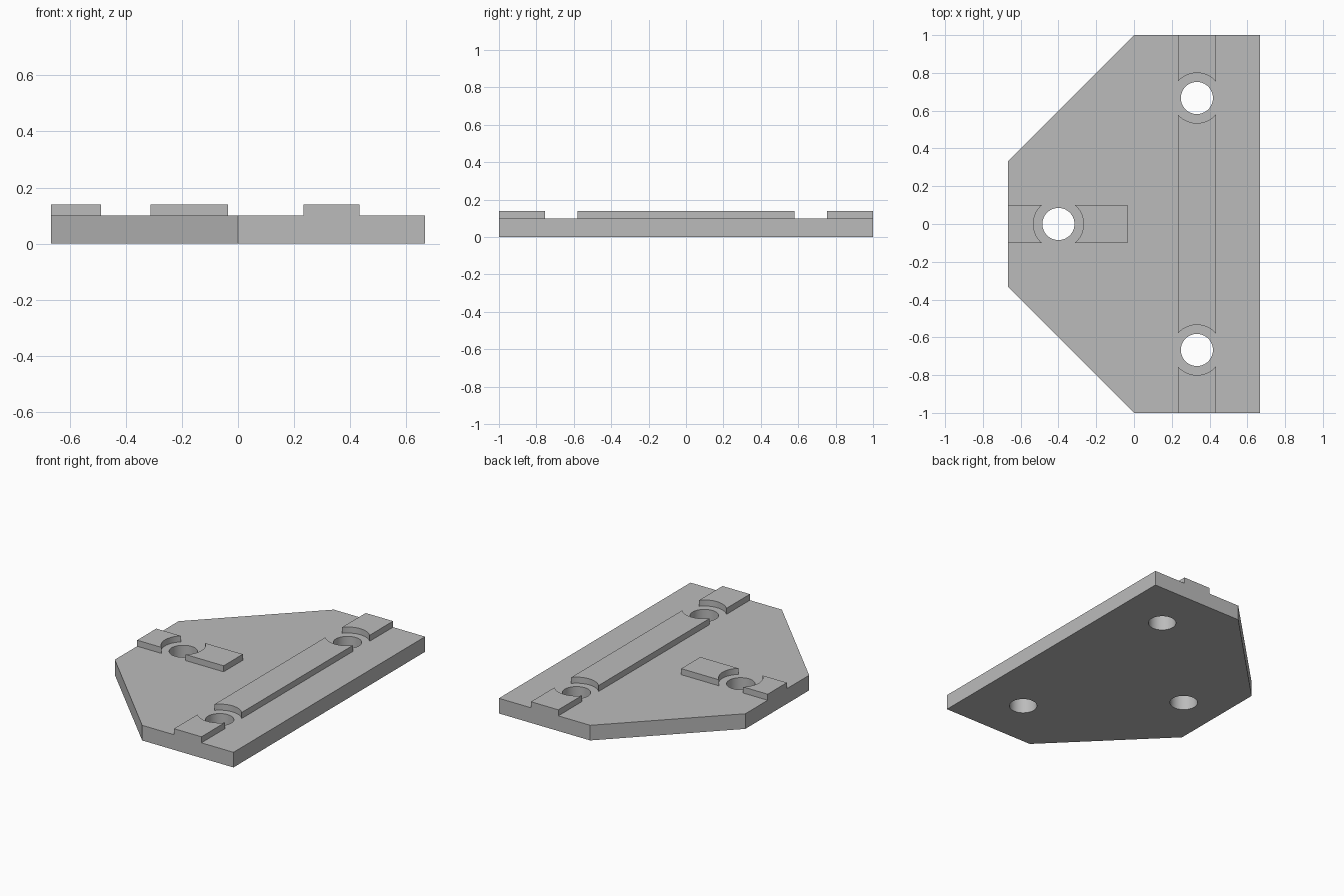
import bpy, bmesh, math

cube = bpy.data.objects.get("Cube")
if cube:
    bpy.data.objects.remove(cube, do_unlink=True)

PLATE_TOP, RIB_TOP = 0.10, 0.14
RIB_HALF = 0.10
HOLE_R, BORE_R = 0.085, 0.133
EDGE_X = 0.667
RAIL_X = 0.333
HOLES = [(RAIL_X, 0.667), (RAIL_X, -0.667), (-0.4, 0)]

grey = bpy.data.materials.new("plain grey")
grey.use_nodes = True
colour = (0.5, 0.5, 0.5, 1)
grey.diffuse_color = colour
grey.node_tree.nodes["Principled BSDF"].inputs["Base Color"].default_value = colour


def prism(name, outline, z0, z1):
    """Extrude a counter-clockwise outline from z0 to z1."""
    bm = bmesh.new()
    base = bm.faces.new([bm.verts.new((x, y, z0)) for x, y in outline])
    top = bmesh.ops.extrude_face_region(bm, geom=[base])["geom"]
    bmesh.ops.translate(bm, vec=(0, 0, z1 - z0),
                        verts=[v for v in top if isinstance(v, bmesh.types.BMVert)])
    bmesh.ops.recalc_face_normals(bm, faces=bm.faces)
    mesh = bpy.data.meshes.new(name)
    bm.to_mesh(mesh)
    bm.free()
    mesh.materials.append(grey)
    obj = bpy.data.objects.new(name, mesh)
    bpy.context.collection.objects.link(obj)
    return obj


def rectangle(x0, x1, y0, y1):
    return [(x0, y0), (x1, y0), (x1, y1), (x0, y1)]


def circle(cx, cy, r, n=64):
    return [(cx + r * math.cos(2 * math.pi * i / n),
             cy + r * math.sin(2 * math.pi * i / n)) for i in range(n)]


def combine(target, tool, operation):
    """Apply a boolean and discard the tool."""
    mod = target.modifiers.new(operation.lower(), "BOOLEAN")
    mod.operation, mod.object, mod.solver = operation, tool, "EXACT"
    bpy.context.view_layer.objects.active = target
    bpy.ops.object.modifier_apply(modifier=mod.name)
    bpy.data.objects.remove(tool, do_unlink=True)


# Base plate with two chamfered corners
plate = prism("mounting_plate",
              [(EDGE_X, -1), (EDGE_X, 1), (0, 1),
               (-EDGE_X, 0.333), (-EDGE_X, -0.333), (0, -1)], 0, PLATE_TOP)

# Raised long rail and short rail
for name, outline in (
        ("long_rail", rectangle(RAIL_X - RIB_HALF, RAIL_X + RIB_HALF, -1, 1)),
        ("short_rail", rectangle(-EDGE_X, -0.035, -RIB_HALF, RIB_HALF))):
    combine(plate, prism(name, outline, PLATE_TOP, RIB_TOP), "UNION")

# Screw holes, with wider head clearances through the rails
for x, y in HOLES:
    combine(plate, prism("head_clearance", circle(x, y, BORE_R), PLATE_TOP, 0.3), "DIFFERENCE")
    combine(plate, prism("screw_hole", circle(x, y, HOLE_R), -0.1, 0.3), "DIFFERENCE")

# Smooth the bores and keep the edges crisp
bpy.ops.object.select_all(action="DESELECT")
plate.select_set(True)
bpy.context.view_layer.objects.active = plate
bpy.ops.object.shade_smooth_by_angle(angle=math.radians(30))
